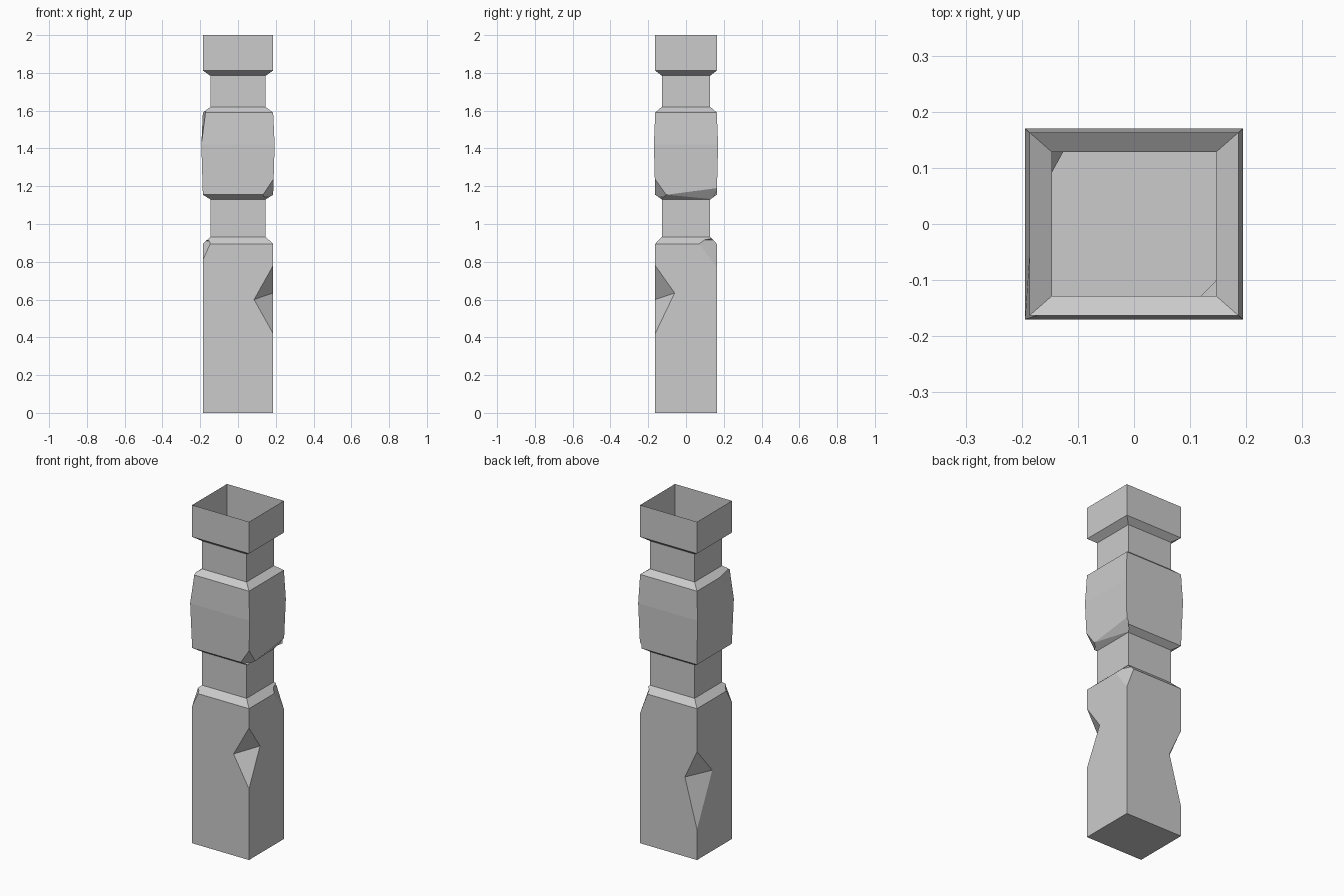
import bpy, bmesh
from mathutils import Vector

if "Cube" in bpy.data.objects:
    bpy.data.objects.remove(bpy.data.objects["Cube"])

X, Y = 0.186, 0.163     # half sizes of the thick parts
NX, NY = 0.146, 0.128   # half sizes of the necks
BX, BY = 0.194, 0.170   # half sizes of the bulge

# Post profile: (half x, half y, z)
profile = [
    (X, Y, 0), (X, Y, 0.895), (NX, NY, 0.932),
    (NX, NY, 1.13), (X, Y, 1.155), (BX, BY, 1.42), (X, Y, 1.59), (NX, NY, 1.62),
    (NX, NY, 1.785), (X, Y, 1.812), (X, Y, 2.0),
]


def make_object(name, bm):
    bmesh.ops.recalc_face_normals(bm, faces=bm.faces)
    mesh = bpy.data.meshes.new(name)
    bm.to_mesh(mesh)
    bm.free()
    ob = bpy.data.objects.new(name, mesh)
    bpy.context.collection.objects.link(ob)
    return ob


# Square post lofted through the profile
bm = bmesh.new()
rings = [[bm.verts.new((sx * hx, sy * hy, z))
          for sx, sy in ((-1, -1), (1, -1), (1, 1), (-1, 1))]
         for hx, hy, z in profile]
for a, b in zip(rings, rings[1:]):
    for i in range(4):
        j = (i + 1) % 4
        bm.faces.new((a[i], a[j], b[j], b[i]))
bm.faces.new(rings[0])
bm.faces.new(rings[-1])
post = make_object("carved_post", bm)


def carve(points, pivot_count, scale):
    """Cut a tetrahedron enlarged about the centre of its first points."""
    pts = [Vector(p) for p in points]
    pivot = sum(pts[:pivot_count], Vector()) / pivot_count
    cb = bmesh.new()
    vs = [cb.verts.new(pivot + (p - pivot) * scale) for p in pts]
    for tri in ((0, 1, 2), (0, 1, 3), (0, 2, 3), (1, 2, 3)):
        cb.faces.new([vs[k] for k in tri])
    cutter = make_object("cutter", cb)
    cutter.hide_render = True
    mod = post.modifiers.new("carve", 'BOOLEAN')
    mod.operation = 'DIFFERENCE'
    mod.solver = 'EXACT'
    mod.object = cutter
    bpy.context.view_layer.objects.active = post
    bpy.ops.object.modifier_apply(modifier=mod.name)
    bpy.data.objects.remove(cutter)


# Wedge notches in the shaft edges: two face points, then edge top and bottom
carve([(0.085, -Y, 0.60), (X, -0.06, 0.635), (X, -Y, 0.78), (X, -Y, 0.42)], 2, 1.4)
carve([(-0.107, Y, 0.47), (-X, 0.02, 0.477), (-X, Y, 0.64), (-X, Y, 0.18)], 2, 1.4)

# Chipped shaft shoulders: three points of the cut, then the removed corner
carve([(-X, -Y, 0.81), (-0.147, -Y, 0.895), (-X, -0.11, 0.895), (-X, -Y, 0.93)], 3, 1.5)
carve([(X, Y, 0.77), (0.138, Y, 0.895), (X, 0.07, 0.895), (X, Y, 0.93)], 3, 1.5)

# Chipped bulge corners
carve([(0.189, -0.165, 1.24), (0.132, -Y, 1.155), (X, -0.105, 1.155), (X, -Y, 1.13)], 3, 1.4)
carve([(X, -0.10, 1.155), (0.187, 0.164, 1.19), (0.15, 0.131, 1.133), (0.19, 0.166, 1.13)], 3, 1.1)
carve([(-BX, -BY, 1.42), (-0.172, -Y, 1.59), (-X, -0.05, 1.59), (-0.196, -0.172, 1.61)], 3, 1.15)

# Open the top of the post
bm = bmesh.new()
bm.from_mesh(post.data)
top = [f for f in bm.faces if all(v.co.z > 1.999 for v in f.verts)]
bmesh.ops.delete(bm, geom=top, context='FACES_ONLY')
bm.to_mesh(post.data)
bm.free()
